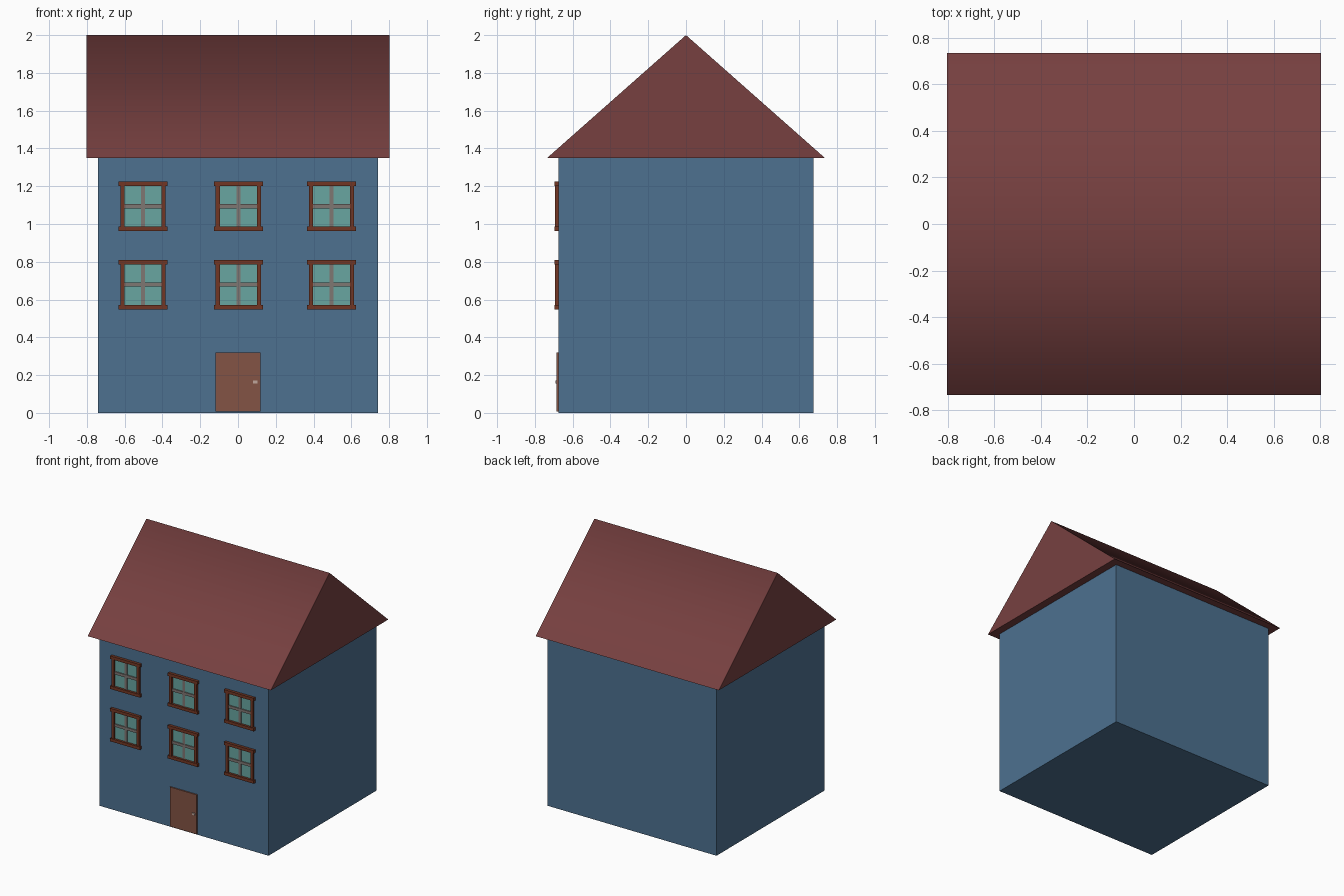
import bpy, bmesh, math
from mathutils import Matrix

if "Cube" in bpy.data.objects:
    bpy.data.objects.remove(bpy.data.objects["Cube"])


def material(name, r, g, b):
    """Material from sRGB 0-255 values."""
    m = bpy.data.materials.new(name)
    m.diffuse_color = [(c / 255) ** 2.2 for c in (r, g, b)] + [1]
    m.use_nodes = True
    m.node_tree.nodes["Principled BSDF"].inputs["Base Color"].default_value = m.diffuse_color
    return m


BLUE = material("wall_blue", 78, 112, 143)
RED = material("roof_red", 118, 66, 66)
WOOD = material("frame_wood", 114, 57, 40)
DOOR = material("door_wood", 130, 84, 70)
BAR = material("bar_grey", 126, 118, 114)
GLASS = material("glass", 104, 164, 160)
METAL = material("handle_metal", 190, 165, 155)


def link(name, mesh, loc=(0, 0, 0)):
    ob = bpy.data.objects.new(name, mesh)
    ob.location = loc
    bpy.context.collection.objects.link(ob)
    return ob


def box_mesh(name, boxes, mat):
    """Mesh of boxes, each given as centre and size."""
    bm = bmesh.new()
    for centre, size in boxes:
        bmesh.ops.create_cube(bm, size=1, matrix=Matrix.Translation(centre) @ Matrix.Diagonal((*size, 1)))
    me = bpy.data.meshes.new(name)
    bm.to_mesh(me)
    bm.free()
    me.materials.append(mat)
    return me


# Walls
EAVE, FRONT = 1.35, -0.675
link("walls", box_mesh("walls", [((0, 0, EAVE / 2), (1.48, 1.35, EAVE))], BLUE))

# Gable roof: triangle profile extruded along x, softly shaded across the ridge
bm = bmesh.new()
tri = [bm.verts.new((-0.803, y, z)) for y, z in ((-0.735, EAVE), (0.735, EAVE), (0, 2.0))]
face = bm.faces.new(tri)
ext = bmesh.ops.extrude_face_region(bm, geom=[face])
bmesh.ops.translate(bm, vec=(1.606, 0, 0), verts=[v for v in ext["geom"] if isinstance(v, bmesh.types.BMVert)])
bmesh.ops.recalc_face_normals(bm, faces=bm.faces)
roof_mesh = bpy.data.meshes.new("roof")
bm.to_mesh(roof_mesh)
bm.free()
roof_mesh.materials.append(RED)
roof = link("roof", roof_mesh)
bpy.context.view_layer.objects.active = roof
roof.select_set(True)
bpy.ops.object.shade_smooth_by_angle(angle=math.radians(86))
roof.select_set(False)

# Window parts, centred on the window at the wall surface (y = 0)
window_parts = {
    "window_frame": box_mesh("window_frame",
        [((0, -0.011, s * 0.119), (0.26, 0.022, 0.024)) for s in (-1, 1)] +
        [((s * 0.109, -0.009, 0), (0.022, 0.018, 0.214)) for s in (-1, 1)], WOOD),
    "window_bars": box_mesh("window_bars",
        [((0, -0.005, 0), (0.022, 0.010, 0.214)),
         ((0, -0.006, 0), (0.196, 0.012, 0.022))], BAR),
    "window_glass": box_mesh("window_glass", [((0, -0.002, 0), (0.196, 0.004, 0.214))], GLASS),
}
for row, z in (("lower", 0.679), ("upper", 1.094)):
    for col, x in (("left", -0.503), ("middle", 0.002), ("right", 0.495)):
        for part, mesh in window_parts.items():
            link(f"{part}_{row}_{col}", mesh, (x, FRONT, z))

# Door and handle
link("door", box_mesh("door", [((0, FRONT - 0.005, 0.163), (0.236, 0.010, 0.312))], DOOR))
link("door_handle", box_mesh("door_handle", [((0.092, FRONT - 0.012, 0.163), (0.024, 0.010, 0.016))], METAL))
